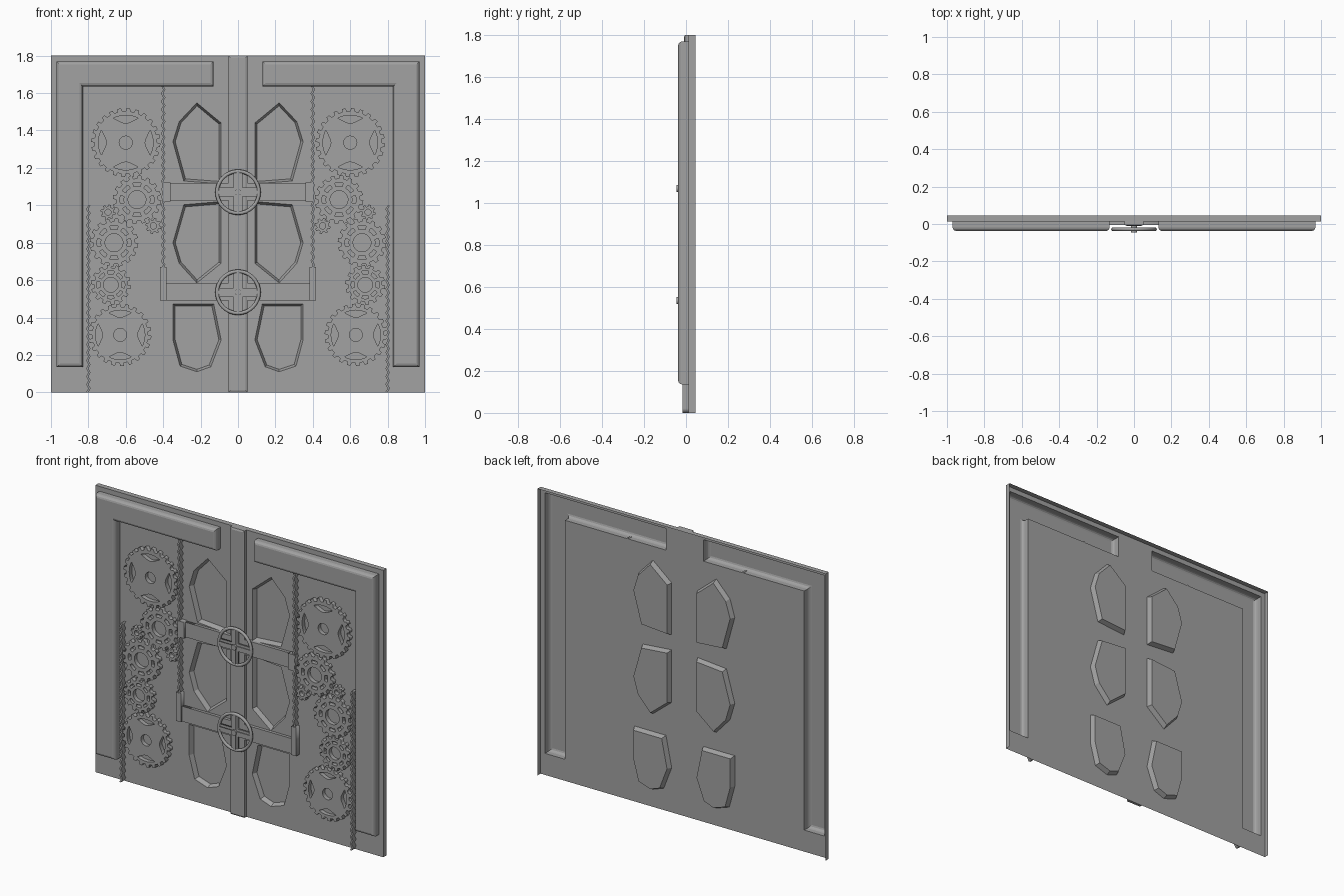
import bpy, bmesh, math

if "Cube" in bpy.data.objects:
    bpy.data.objects.remove(bpy.data.objects["Cube"])

SHEET = 0.013            # depth of the front sheet
BACK = 0.045             # depth of the rear flange edge

grey = bpy.data.materials.new("grey metal")
grey.diffuse_color = (0.36, 0.36, 0.36, 1)
grey.use_nodes = True
grey.node_tree.nodes["Principled BSDF"].inputs["Base Color"].default_value = grey.diffuse_color


def add(name, mesh, loc=(0, 0, 0)):
    mesh.materials.clear()
    mesh.materials.append(grey)
    ob = bpy.data.objects.new(name, mesh)
    ob.location = loc
    bpy.context.collection.objects.link(ob)
    return ob


def ccw(poly):
    area = sum(a[0] * b[1] - b[0] * a[1] for a, b in zip(poly, poly[1:] + poly[:1]))
    return poly if area > 0 else poly[::-1]


def side(poly, s):
    return [(s * x, z) for x, z in poly]


def rect(x0, x1, z0, z1):
    return [(x0, z0), (x1, z0), (x1, z1), (x0, z1)]


def inset(poly, d):
    """Mitred inward offset of a counter-clockwise outline."""
    out = []
    for i, p in enumerate(poly):
        a, b = poly[i - 1], poly[(i + 1) % len(poly)]
        l1, l2 = math.dist(a, p), math.dist(p, b)
        n1 = (-(p[1] - a[1]) / l1, (p[0] - a[0]) / l1)
        n2 = (-(b[1] - p[1]) / l2, (b[0] - p[0]) / l2)
        k = d / (1 + n1[0] * n2[0] + n1[1] * n2[1])
        out.append((p[0] + k * (n1[0] + n2[0]), p[1] + k * (n1[1] + n2[1])))
    return out


def pressed(name, poly, profile):
    """Open-backed shell: outline swept through (inset, y) steps, then capped."""
    poly = ccw(poly)
    bm = bmesh.new()
    rings = [[bm.verts.new((x, y, z)) for x, z in inset(poly, d)] for d, y in profile]
    n = len(poly)
    for a, b in zip(rings, rings[1:]):
        for i in range(n):
            j = (i + 1) % n
            bm.faces.new((a[i], a[j], b[j], b[i]))
    bm.faces.new(rings[-1])
    me = bpy.data.meshes.new(name)
    bm.to_mesh(me)
    bm.free()
    return add(name, me)


def plate(name, loops, front, back):
    """Flat plate with holes, from closed outlines in x and z."""
    cu = bpy.data.curves.new(name, 'CURVE')
    cu.dimensions = '2D'
    cu.fill_mode = 'BOTH'
    cu.extrude = (back - front) / 2
    for loop in loops:
        sp = cu.splines.new('POLY')
        sp.points.add(len(loop) - 1)
        for pt, (x, z) in zip(sp.points, loop):
            pt.co = (x, z, 0, 1)
        sp.use_cyclic_u = True
    tmp = bpy.data.objects.new(name + "_curve", cu)
    bpy.context.collection.objects.link(tmp)
    bpy.context.view_layer.update()
    me = bpy.data.meshes.new_from_object(tmp.evaluated_get(bpy.context.evaluated_depsgraph_get()))
    bpy.data.objects.remove(tmp)
    ob = add(name, me, (0, (front + back) / 2, 0))
    ob.rotation_euler.x = math.pi / 2
    return ob


def polar(cx, cz, r, a):
    return (cx + r * math.cos(a), cz + r * math.sin(a))


def circle(cx, cz, r, n=20):
    return [polar(cx, cz, r, math.tau * i / n) for i in range(n)]


def gear(name, cx, cz, r, teeth, kind):
    step = math.tau / teeth
    h = 0.017 if r > 0.06 else 0.011
    loops = [[polar(cx, cz, r - (h if low else 0), (t + f) * step)
              for t in range(teeth)
              for f, low in ((0, 1), (0.42, 1), (0.52, 0), (0.9, 0))]]
    if kind == "lens":            # four lens-shaped openings
        loops.append(circle(cx, cz, 0.035))
        for q in range(4):
            m = q * math.pi / 2
            us = [-1 + i / 4 for i in range(9)]
            outer = [polar(cx, cz, 0.79 * r, m + 0.47 * u) for u in us]
            inner = [polar(cx, cz, (0.56 + 0.23 * u * u) * r, m + 0.47 * u) for u in us[-2:0:-1]]
            loops.append(outer + inner)
    elif kind == "slots":         # ring of arc slots
        loops.append(circle(cx, cz, 0.37 * r))
        for q in range(8):
            arc = [q * math.pi / 4 + u for u in (-0.24, -0.08, 0.08, 0.24)]
            loops.append([polar(cx, cz, 0.7 * r, a) for a in arc]
                         + [polar(cx, cz, 0.55 * r, a) for a in arc[::-1]])
    else:
        loops.append(circle(cx, cz, 0.4 * r, 12))
    plate(name, loops, -0.013, SHEET)


def rack(name, x, z0, z1):
    n = round((z1 - z0) / 0.0215)
    pts = [(x + (0.006 if i % 2 else -0.006), z0 + (z1 - z0) * i / n) for i in range(n + 1)]
    plate(name, [[(a - 0.006, z) for a, z in pts] + [(a + 0.006, z) for a, z in pts[::-1]]],
          -0.017, SHEET)


# Outlines for one half (negative x)
trim = [(-0.97, 0.135), (-0.83, 0.135), (-0.83, 1.635), (-0.13, 1.635), (-0.13, 1.77), (-0.97, 1.77)]
windows = {
    "upper_window": [(-.22, 1.548), (-.09, 1.44), (-.09, 1.115), (-.29, 1.13), (-.348, 1.34), (-.315, 1.447)],
    "middle_window": [(-.22, .585), (-.09, .69), (-.09, 1.02), (-.29, 1.003), (-.348, .80), (-.315, .69)],
    "lower_window": [(-.348, .473), (-.13, .473), (-.09, .28), (-.145, .137), (-.22, .11), (-.31, .14), (-.348, .28)],
}
gears = [(-.60, 1.335, .185, 24, "lens"), (-.54, 1.03, .13, 16, "slots"),
         (-.695, .963, .041, 8, "plain"), (-.452, .89, .043, 8, "plain"),
         (-.663, .80, .13, 16, "slots"), (-.68, .575, .107, 14, "slots"),
         (-.63, .307, .167, 22, "lens")]

# Front sheet with openings for the pressed shapes
holes = [side(p, s) for s in (-1, 1) for p in [trim, *windows.values()]]
plate("door_sheet", [rect(-1, 1, 0, 1.8)] + holes, SHEET, SHEET)

# Rear flange along the sides and top
bm = bmesh.new()
path = [(1, 0), (1, 1.8), (-1, 1.8), (-1, 0)]
f = [bm.verts.new((x, SHEET, z)) for x, z in path]
b = [bm.verts.new((x, BACK, z)) for x, z in path]
for i in range(3):
    bm.faces.new((b[i], b[i + 1], f[i + 1], f[i]))
me = bpy.data.meshes.new("rear_flange")
bm.to_mesh(me)
bm.free()
add("rear_flange", me)

# Mirrored parts
for s, tag in ((1, "left"), (-1, "right")):
    pressed(f"{tag}_corner_trim", side(trim, s),
            [(0, SHEET), (0, -0.018), (0.003, -0.027), (0.009, -0.034), (0.018, -0.037)])
    for name, poly in windows.items():
        pressed(f"{tag}_{name}", side(poly, s), [(0, SHEET), (0.012, 0.042)])
    for i, (x, z, r, n, kind) in enumerate(gears):
        gear(f"{tag}_gear_{i + 1}", s * x, z, r, n, kind)
    rack(f"{tag}_inner_rack", s * -0.40, 0.66, 1.64)
    rack(f"{tag}_outer_rack", s * -0.80, 0.0, 1.0)
    plate(f"{tag}_upper_bar_end", [side(rect(-.405, -.362, 1.02, 1.122), s)], -0.02, SHEET)
    plate(f"{tag}_lower_bar_end", [side(rect(-.418, -.383, .49, .67), s)], -0.02, SHEET)

# Cross bars and centre strip
plate("upper_bar", [rect(-.37, .37, 1.025, 1.118)], -0.006, SHEET)
plate("lower_bar", [rect(-.40, .40, .49, .585)], -0.006, SHEET)
pressed("centre_strip", rect(-.05, .05, 0, 1.8), [(0, SHEET), (0, -0.005), (0.01, -0.01)])

# Hand wheels
for tag, z in (("upper", 1.07), ("lower", 0.535)):
    bpy.ops.mesh.primitive_torus_add(major_radius=0.112, minor_radius=0.010, major_segments=32,
                                     minor_segments=8, location=(0, -0.028, z),
                                     rotation=(math.pi / 2, 0, 0))
    ring = bpy.context.object
    ring.name = f"{tag}_wheel_ring"
    ring.data.materials.append(grey)
    bpy.ops.object.shade_smooth()
    for part, w, y0, y1 in (("spokes", 0.024, -0.032, -0.022), ("spoke_ridges", 0.009, -0.037, -0.032)):
        L = 0.108
        cross = [(w, -L), (w, -w), (L, -w), (L, w), (w, w), (w, L),
                 (-w, L), (-w, w), (-L, w), (-L, -w), (-w, -w), (-w, -L)]
        plate(f"{tag}_wheel_{part}", [[(x, z + dz) for x, dz in cross]], y0, y1)
    plate(f"{tag}_wheel_hub", [circle(0, z, 0.017, 16)], -0.045, 0.0)
